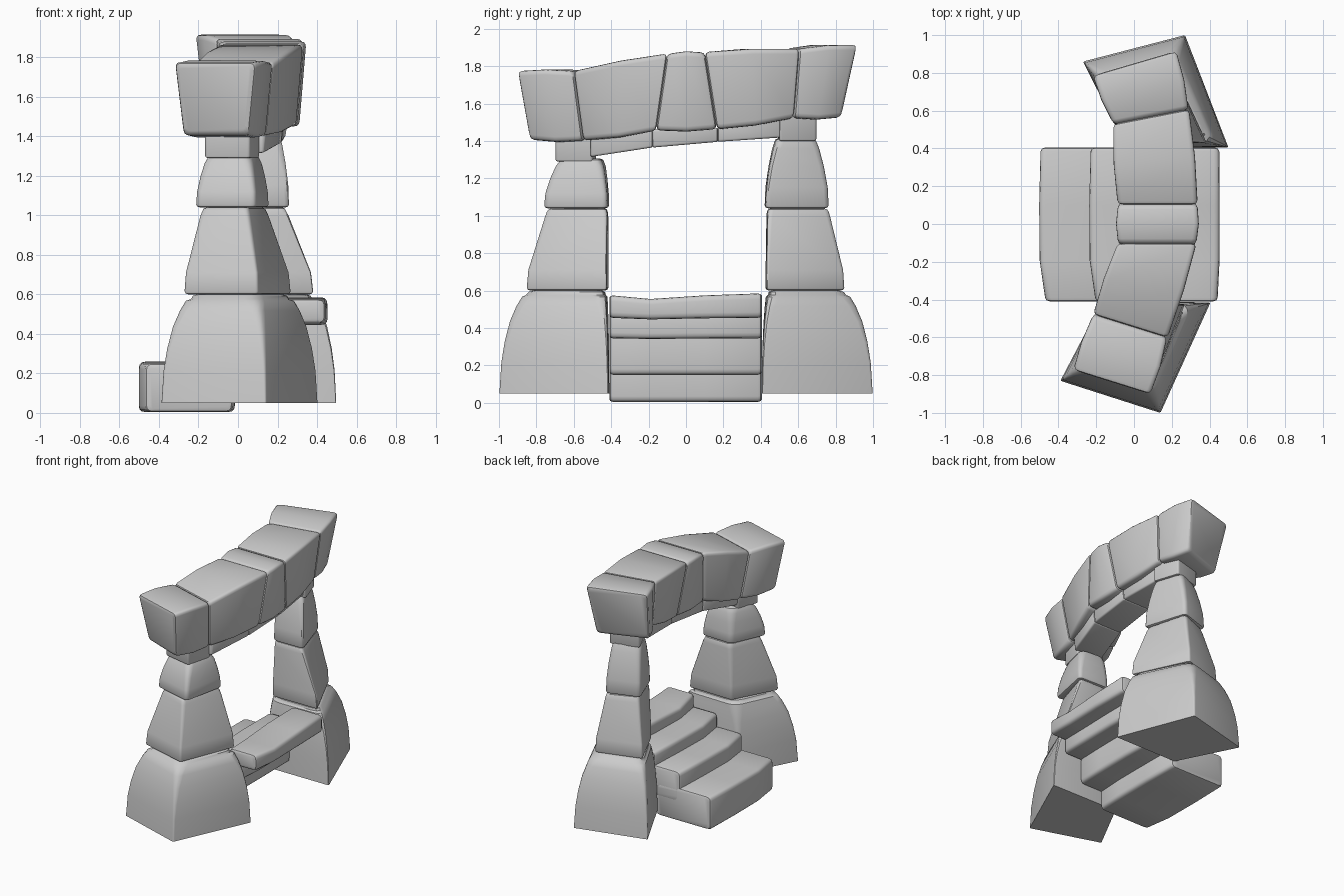
import bpy, bmesh
from mathutils import Vector as V

if "Cube" in bpy.data.objects:
    bpy.data.objects.remove(bpy.data.objects["Cube"])


def rounded(quad, r, n=3):
    """Ring of points: a four-sided outline with rounded corners."""
    pts = []
    for i, p in enumerate(quad):
        a, b = quad[i - 1] - p, quad[(i + 1) % 4] - p
        p0 = p + a.normalized() * min(r, a.length * .4)
        p2 = p + b.normalized() * min(r, b.length * .4)
        for k in range(n + 1):
            t = k / n
            pts.append(p0 * (1 - t) ** 2 + p * 2 * t * (1 - t) + p2 * t * t)
    return pts


def shrink(quad, d):
    c = sum(quad, V()) / 4
    return [p - (p - c).normalized() * d * 1.4 for p in quad]


def soften(rings, d):
    """Replace the last ring by three that round the edge over."""
    q, r = rings[-1]
    ax = (sum(rings[-2][0], V()) / 4 - sum(q, V()) / 4).normalized()
    steps = ((0, 1), (.3, .3), (1, 0))          # (shrink, pull back)
    return rings[:-1] + [([p + ax * d * b for p in shrink(q, d * s)], r) for s, b in steps]


def stone(name, rings, d0=.02, d1=.02):
    """Loft four-cornered rings [(quad, radius)] into one closed stone."""
    if d1:
        rings = soften(rings, d1)
    if d0:
        rings = soften(rings[::-1], d0)[::-1]
    bm = bmesh.new()
    loops = [[bm.verts.new(p) for p in rounded(q, r)] for q, r in rings]
    for a, b in zip(loops, loops[1:]):
        for i in range(len(a)):
            bm.faces.new((a[i - 1], a[i], b[i], b[i - 1]))
    bm.faces.new(loops[0])
    bm.faces.new(loops[-1])
    bmesh.ops.recalc_face_normals(bm, faces=bm.faces[:])
    me = bpy.data.meshes.new(name)
    bm.to_mesh(me)
    bm.free()
    ob = bpy.data.objects.new(name, me)
    bpy.context.collection.objects.link(ob)
    bpy.ops.object.select_all(action='DESELECT')
    ob.select_set(True)
    bpy.context.view_layer.objects.active = ob
    bpy.ops.object.shade_smooth_by_angle(angle=.7)


def pillar_block(name, z0, z1, bottom, top, profile, r0, r1, d0=.015, d1=.02):
    rings = []
    for t, f in profile:
        z = z0 + (z1 - z0) * t
        rings.append(([V((*b, z)).lerp(V((*c, z)), f) for b, c in zip(bottom, top)],
                      r0 + (r1 - r0) * f))
    stone(name, rings, d0, d1)


DOME = [(0, 0), (.3, .07), (.5, .19), (.7, .38), (.85, .62), (.94, .82), (1, 1)]
TAPER = [(0, 0), (.25, .08), (.9, .9), (1, 1)]
BULGE = [(0, 0), (.3, .08), (.6, .4), (.85, .78), (1, 1)]

# Front pillar
pillar_block("front_pillar_base", .05, .6,
             [(-.39, -.83), (.14, -1), (.405, -.415), (-.17, -.41)],
             [(-.26, -.74), (.1, -.87), (.28, -.43), (-.12, -.42)], DOME, .01, .08, 0, .025)
pillar_block("front_pillar_middle", .6, 1.04,
             [(-.275, -.75), (.1, -.855), (.27, -.425), (-.1, -.415)],
             [(-.19, -.66), (.05, -.75), (.15, -.42), (-.09, -.415)], TAPER, .015, .03)
pillar_block("front_pillar_upper", 1.04, 1.305,
             [(-.22, -.68), (.09, -.765), (.16, -.42), (-.1, -.41)],
             [(-.17, -.62), (.06, -.69), (.12, -.45), (-.09, -.43)], BULGE, .03, .05)
pillar_block("front_pillar_cap", 1.29, 1.42,
             [(-.17, -.65), (.06, -.7), (.11, -.5), (-.11, -.48)],
             [(-.17, -.65), (.06, -.7), (.11, -.5), (-.11, -.48)], [(0, 0), (1, 1)], .015, .015, .01, 0)

# Back pillar
pillar_block("back_pillar_base", .05, .6,
             [(-.27, .86), (.27, 1), (.5, .405), (-.04, .405)],
             [(-.17, .76), (.19, .87), (.4, .44), (0, .43)], DOME, .01, .08, 0, .025)
pillar_block("back_pillar_middle", .6, 1.04,
             [(-.15, .75), (.19, .85), (.385, .43), (0, .425)],
             [(-.07, .68), (.16, .77), (.25, .435), (.01, .43)], TAPER, .015, .03)
pillar_block("back_pillar_upper", 1.04, 1.415,
             [(-.09, .69), (.16, .77), (.265, .425), (.01, .42)],
             [(-.05, .63), (.15, .71), (.225, .48), (.01, .47)], BULGE, .03, .045)
pillar_block("back_pillar_cap", 1.4, 1.54,
             [(-.05, .64), (.17, .7), (.235, .5), (.02, .49)],
             [(-.05, .64), (.17, .7), (.235, .5), (.02, .49)], [(0, 0), (1, 1)], .015, .015, .01, 0)

# Arch: joints between stones as (left xy, right xy, top z, bottom z, lower edge shift in y)
JOINTS = [((-.325, -.775), (.09, -.905), 1.775, 1.405, .065),
          ((-.22, -.48), (.18, -.605), 1.775, 1.40, .05),
          ((-.09, -.1), (.335, -.1), 1.868, 1.455, -.06),
          ((-.09, .1), (.34, .1), 1.875, 1.462, .065),
          ((-.115, .53), (.295, .61), 1.895, 1.52, -.03),
          ((-.22, .79), (.225, .92), 1.915, 1.525, -.085)]


def arch_quad(j):
    (lx, ly), (rx, ry), zt, zb, s = j
    return [V((lx, ly, zt)), V((rx, ry, zt)),
            V((rx - .035, ry + s, zb)), V((lx + .045, ly + s, zb))]


for i, (a, b) in enumerate(zip(JOINTS, JOINTS[1:])):
    qa, qb = arch_quad(a), arch_quad(b)
    rings = []
    for t in (0, .5, 1):
        q = [p.lerp(w, t) for p, w in zip(qa, qb)]
        if t == .5:                              # slight swelling between the joints
            q = shrink(q, -.008)
        rings.append((q, .028))
    stone(f"arch_stone_{i + 1}", rings, .022, .022)

# Small stones under the arch: (y, centre x, bottom z, top z) at each joint
UNDER = [(-.51, .01, 1.315, 1.42), (-.18, .1, 1.365, 1.46), (.17, .12, 1.395, 1.47), (.52, .09, 1.42, 1.53)]
for i, (a, b) in enumerate(zip(UNDER, UNDER[1:])):
    rings = [([V((x - .13, y, zt)), V((x + .13, y, zt)), V((x + .12, y, zb)), V((x - .12, y, zb))], .012)
             for y, x, zb, zt in (a, b)]
    stone(f"under_arch_stone_{i + 1}", rings, .01, .01)

# Steps: (tread edge x, back x, bottom z, top z, sag of the worn part)
STEPS = [(-.49, -.02, .005, .26, .008), (-.225, .17, .15, .385, .012),
         (-.01, .32, .345, .485, .012), (.19, .45, .455, .585, .03)]
for i, (x0, x1, z0, z1, sag) in enumerate(STEPS):
    rings = []
    for y, w, dx in ((-.41, 0, .02), (-.19, 1, -.01), (.1, .35, -.012), (.405, 0, -.005)):
        zb = z0 - (w * sag * .3 if i > 1 else 0)
        zt = z1 - w * sag - (.01 if y < -.3 else 0)
        xb = x1 - dx * .3
        rings.append(([V((x0 + dx, y, zt)), V((xb, y, zt)), V((xb, y, zb)), V((x0 + dx, y, zb))], .03))
    stone(f"step_{i + 1}", rings, .02, .02)
